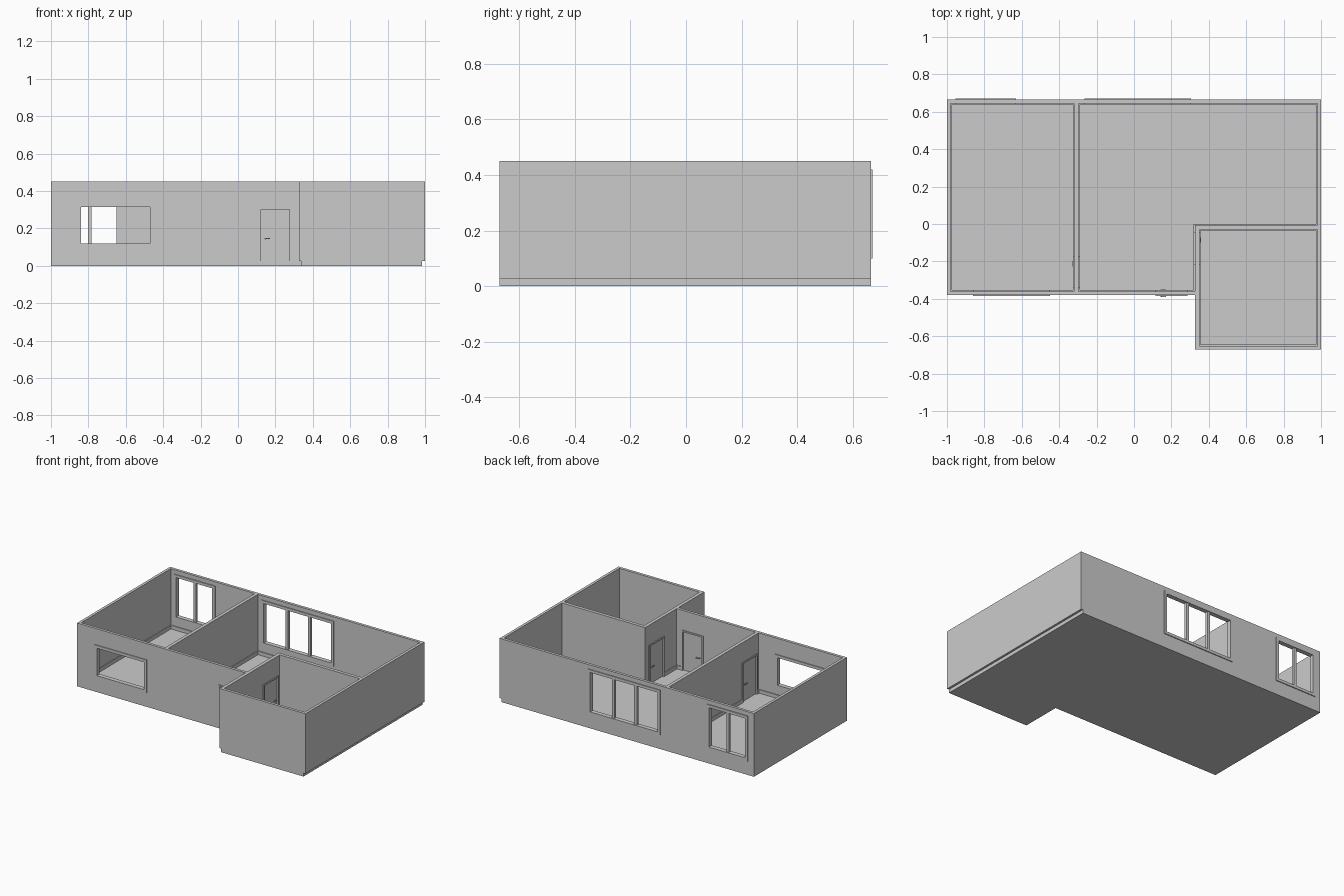
import bpy, bmesh, math
from mathutils import Matrix

if "Cube" in bpy.data.objects:
    bpy.data.objects.remove(bpy.data.objects["Cube"])

FLOOR, TOP = 0.025, 0.45
YF, YB, YR = -0.38, 0.665, -0.671      # main front, back, small room front
T, TRIM = 0.02, 0.006                  # wall thickness, trim projection


def prism(bm, pts, z0, z1):
    lo = [bm.verts.new((x, y, z0)) for x, y in pts]
    hi = [bm.verts.new((x, y, z1)) for x, y in pts]
    bm.faces.new(lo[::-1])
    bm.faces.new(hi)
    n = len(pts)
    for i in range(n):
        j = (i + 1) % n
        bm.faces.new((lo[i], lo[j], hi[j], hi[i]))


def box(bm, axis, u0, u1, w0, w1, z0, z1):
    # u runs along the wall, w through it
    if axis == 'y':
        u0, u1, w0, w1 = w0, w1, u0, u1
    prism(bm, [(u0, w0), (u1, w0), (u1, w1), (u0, w1)], z0, z1)


def finish(bm, name):
    bmesh.ops.recalc_face_normals(bm, faces=bm.faces)
    me = bpy.data.meshes.new(name)
    bm.to_mesh(me)
    bm.free()
    ob = bpy.data.objects.new(name, me)
    bpy.context.collection.objects.link(ob)
    return ob


def prisms(name, polys, z0, z1):
    bm = bmesh.new()
    for p in polys:
        prism(bm, p, z0, z1)
    return finish(bm, name)


def cut(ob, cutter):
    m = ob.modifiers.new("cut", 'BOOLEAN')
    m.operation, m.solver, m.object = 'DIFFERENCE', 'EXACT', cutter
    bpy.context.view_layer.objects.active = ob
    bpy.ops.object.modifier_apply(modifier=m.name)
    bpy.data.objects.remove(cutter)


def rooms(d):
    # inner outlines of the three rooms, shrunk by d
    a, f, b = 0.98 - d, YF + T + d, YB - T - d
    return [
        [(-a, f), (-0.32 - d, f), (-0.32 - d, b), (-a, b)],
        [(-0.296 + d, f), (0.325 - d, f), (0.325 - d, -0.006 + d),
         (a, -0.006 + d), (a, b), (-0.296 + d, b)],
        [(0.349 + d, YR + T + d), (a, YR + T + d),
         (a, -0.03 - d), (0.349 + d, -0.03 - d)],
    ]


# name, axis, outer trim u0, u1, z0, z1, wall w0, w1, panes
windows = [
    ("front_window", 'x', -0.86, -0.45, 0.10, 0.335, YF, YF + T, 1),
    ("back_small_window", 'x', -0.955, -0.63, 0.10, 0.42, YB - T, YB, 2),
    ("back_large_window", 'x', -0.265, 0.305, 0.10, 0.42, YB - T, YB, 3),
]
# name, axis, centre, wall w0, w1, handle side
doors = [
    ("front_door", 'x', 0.20, YF, YF + T, -1),
    ("partition_door", 'y', -0.256, -0.32, -0.296, 1),
    ("side_room_door", 'y', -0.13, 0.325, 0.349, 1),
]
DW, DH = 0.076, 0.30   # door half width, head height

# Floor slab, set back under the right wall
prisms("floor_slab", [[(-1, YF), (0.337, YF), (0.337, YR), (0.985, YR),
                       (0.985, YB), (-1, YB)]], 0, FLOOR)

# Walls: footprint minus rooms and openings
walls = prisms("walls", [[(-1, YF), (0.325, YF), (0.325, YR), (1, YR),
                          (1, YB), (-1, YB)]], FLOOR, TOP)
cut(walls, prisms("room_cutter", rooms(0), FLOOR - 0.1, TOP + 0.1))
bm = bmesh.new()
for n, ax, u0, u1, z0, z1, w0, w1, p in windows:
    box(bm, ax, u0 + 0.02, u1 - 0.02, w0 - 0.01, w1 + 0.01, z0 + 0.02, z1 - 0.02)
for n, ax, c, w0, w1, s in doors:
    box(bm, ax, c - DW, c + DW, w0 - 0.01, w1 + 0.01, FLOOR - 0.01, DH)
cut(walls, finish(bm, "opening_cutter"))

# Skirting boards with gaps at the doors
skirting = prisms("skirting", rooms(0), FLOOR, FLOOR + 0.025)
cut(skirting, prisms("skirting_cutter", rooms(0.006), 0, 0.2))
bm = bmesh.new()
for n, ax, c, w0, w1, s in doors:
    box(bm, ax, c - DW - 0.01, c + DW + 0.01, w0 - 0.02, w1 + 0.02, 0, 0.2)
cut(skirting, finish(bm, "door_gap_cutter"))

# Window trims on both wall faces, with mullions between panes
for n, ax, u0, u1, z0, z1, w0, w1, panes in windows:
    bm = bmesh.new()
    for a, b in ((w0 - TRIM, w0), (w1, w1 + TRIM)):
        box(bm, ax, u0, u0 + 0.02, a, b, z0 + 0.02, z1 - 0.02)
        box(bm, ax, u1 - 0.02, u1, a, b, z0 + 0.02, z1 - 0.02)
        box(bm, ax, u0, u1, a, b, z0, z0 + 0.02)
        box(bm, ax, u0, u1, a, b, z1 - 0.02, z1)
    for i in range(1, panes):
        m = u0 + 0.02 + (u1 - u0 - 0.04) * i / panes
        box(bm, ax, m - 0.01, m + 0.01, w0, w1, z0 + 0.02, z1 - 0.02)
    finish(bm, n + "_frame")

# Doors: trim, leaf and lever handles
for n, ax, c, w0, w1, s in doors:
    bm = bmesh.new()
    for a, b in ((w0 - TRIM, w0), (w1, w1 + TRIM)):
        for k in (-1, 1):
            e = sorted((c + k * DW, c + k * (DW + 0.01)))
            box(bm, ax, e[0], e[1], a, b, FLOOR, DH)
        box(bm, ax, c - DW - 0.01, c + DW + 0.01, a, b, DH, DH + 0.01)
    finish(bm, n + "_frame")

    mid = (w0 + w1) / 2
    bm = bmesh.new()
    box(bm, ax, c - DW, c + DW, mid - 0.006, mid + 0.006, FLOOR, DH)
    finish(bm, n + "_leaf")

    h = c + s * 0.054
    bm = bmesh.new()
    rot = Matrix.Rotation(math.pi / 2, 4, 'X' if ax == 'x' else 'Y')
    pos = (h, mid, 0.145) if ax == 'x' else (mid, h, 0.145)
    bmesh.ops.create_cone(bm, cap_ends=True, segments=12, radius1=0.004,
                          radius2=0.004, depth=0.036,
                          matrix=Matrix.Translation(pos) @ rot)
    e = sorted((h + s * 0.003, h - s * 0.024))
    for k in (-1, 1):
        w = sorted((mid + k * 0.015, mid + k * 0.020))
        box(bm, ax, e[0], e[1], w[0], w[1], 0.142, 0.148)
    finish(bm, n + "_handle")
